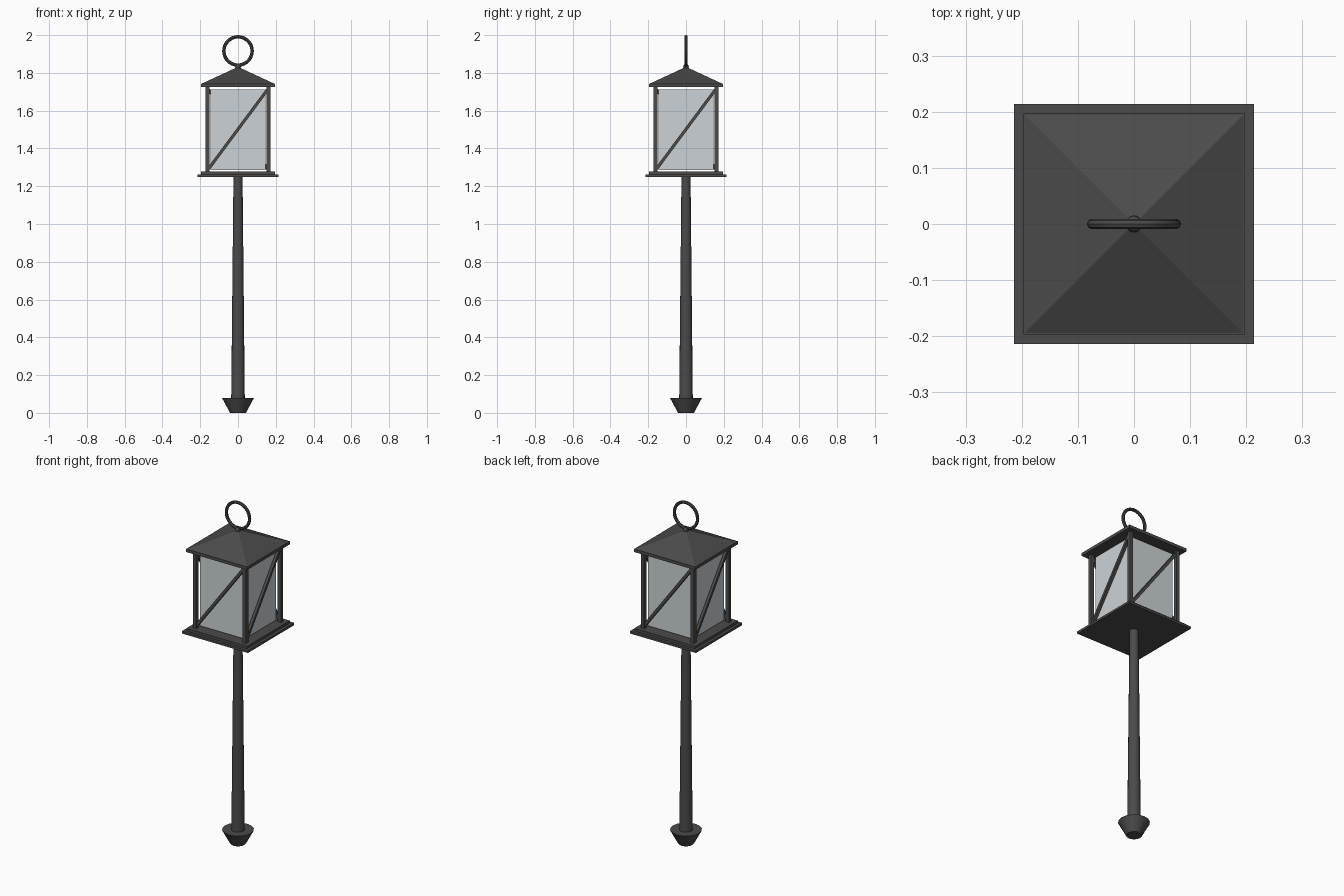
import bpy
import math
from mathutils import Vector

cube = bpy.data.objects.get("Cube")
if cube:
    bpy.data.objects.remove(cube, do_unlink=True)


def material(name, rgb):
    m = bpy.data.materials.new(name)
    m.use_nodes = True
    m.diffuse_color = (*rgb, 1)
    m.node_tree.nodes["Principled BSDF"].inputs["Base Color"].default_value = (*rgb, 1)
    return m


IRON = material("dark iron", (0.07, 0.07, 0.07))
GLASS = material("pale glass", (0.60, 0.65, 0.68))


def finish(name, mat, smooth=False):
    ob = bpy.context.object
    ob.name = name
    ob.data.materials.append(mat)
    if smooth:
        bpy.ops.object.shade_smooth_by_angle(angle=math.radians(35))
    return ob


def box(name, center, size, mat=IRON):
    bpy.ops.mesh.primitive_cube_add(size=1, location=center)
    ob = finish(name, mat)
    ob.scale = size
    return ob


def slab(name, half, z0, z1, mat=IRON):
    return box(name, (0, 0, (z0 + z1) / 2), (2 * half, 2 * half, z1 - z0), mat)


def frustum(name, r0, r1, z0, z1, sides=16, smooth=True):
    bpy.ops.mesh.primitive_cone_add(vertices=sides, radius1=r0, radius2=r1,
                                    depth=z1 - z0, location=(0, 0, (z0 + z1) / 2))
    return finish(name, IRON, smooth)


# Foot and tapered pole
frustum("foot", 0.042, 0.085, 0, 0.08)
frustum("pole", 0.036, 0.024, 0.07, 1.255)

# Stepped lantern base
slab("base_plate", 0.214, 1.25, 1.263)
slab("base_step", 0.197, 1.263, 1.278)

# Glass body
slab("glass_body", 0.145, 1.287, 1.712, GLASS)

# Corner posts and one diagonal brace per side
LOW, HIGH, SIDE = 1.278, 1.725, 0.161
for i in range(4):
    turn = i * math.pi / 2
    x, y = (SIDE * math.copysign(1, s) for s in
            (math.cos(turn + math.pi / 4), math.sin(turn + math.pi / 4)))
    box(f"corner_post_{i + 1}", (x, y, (LOW + HIGH) / 2), (0.022, 0.022, HIGH - LOW))
    run = Vector((2 * SIDE - 0.012, 0, HIGH - LOW - 0.03))
    brace = box(f"diagonal_brace_{i + 1}",
                (SIDE * math.sin(turn), -SIDE * math.cos(turn), (LOW + HIGH) / 2),
                (run.length, 0.016, 0.016))
    brace.rotation_euler = (0, -math.atan2(run.z, run.x), turn)

# Eave and pyramid roof
slab("eave", 0.197, 1.724, 1.742)
roof = frustum("roof", 0.194 * math.sqrt(2), 0, 1.742, 1.832, sides=4, smooth=False)
roof.rotation_euler.z = math.pi / 4

# Finial and hanging ring
bpy.ops.mesh.primitive_uv_sphere_add(segments=12, ring_count=8, radius=0.015,
                                     location=(0, 0, 1.832))
finish("finial", IRON, True)
bpy.ops.mesh.primitive_torus_add(major_radius=0.075, minor_radius=0.009,
                                 major_segments=32, minor_segments=8,
                                 location=(0, 0, 1.916),
                                 rotation=(math.pi / 2, 0, 0))
finish("hanging_ring", IRON, True)
